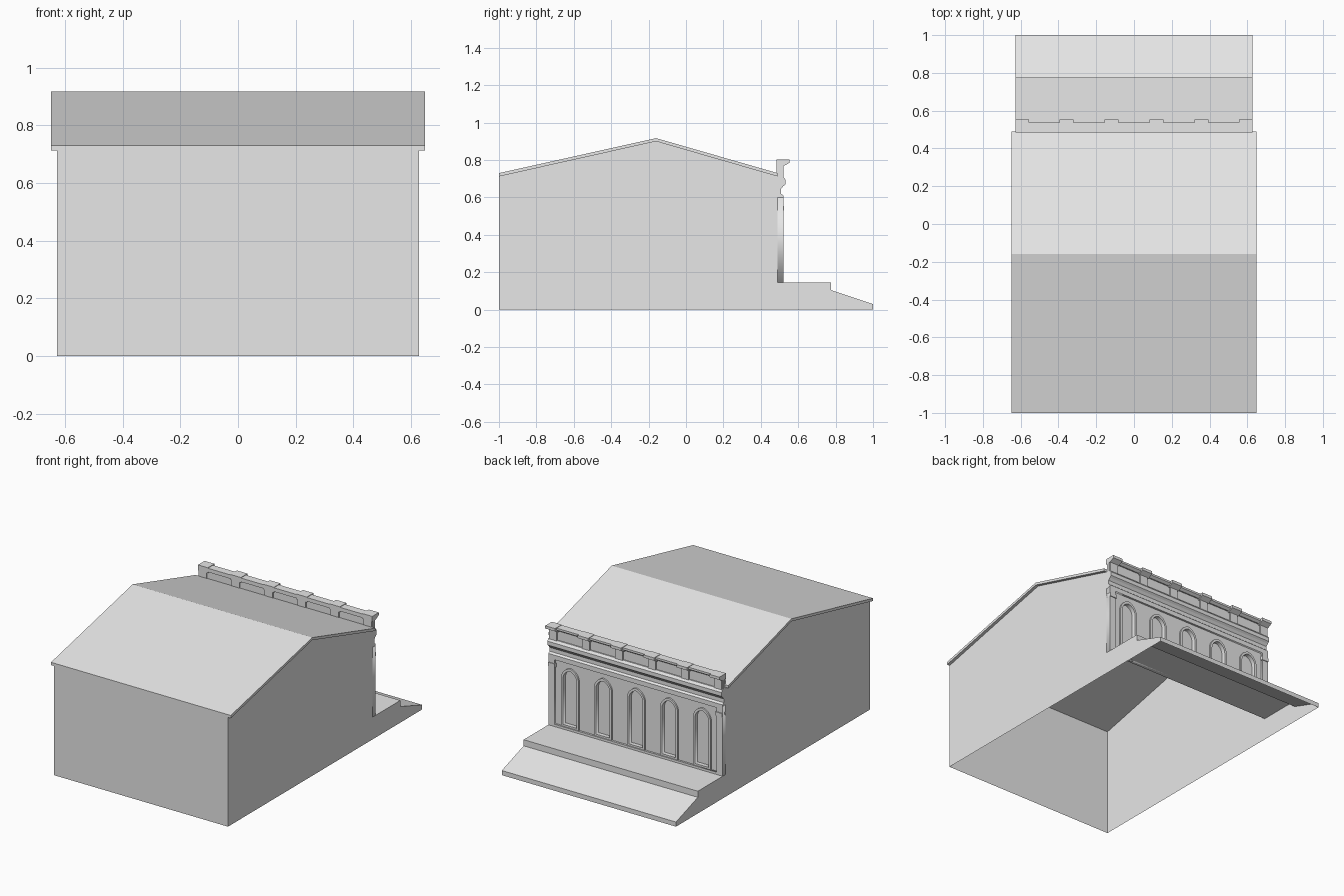
import bpy, bmesh, math

cube = bpy.data.objects.get("Cube")
if cube:
    bpy.data.objects.remove(cube, do_unlink=True)

stone = bpy.data.materials.new("pale_grey_stone")
stone.use_nodes = True
grey = (0.8, 0.8, 0.8, 1)
stone.diffuse_color = grey
stone.node_tree.nodes["Principled BSDF"].inputs["Base Color"].default_value = grey

HALF = 0.628            # half width of the building
BACK = 0.49             # plane the decorated facade is built on
BAY = 0.238             # spacing of the facade bays


def finish(name, bm):
    bmesh.ops.recalc_face_normals(bm, faces=bm.faces)
    mesh = bpy.data.meshes.new(name)
    bm.to_mesh(mesh)
    bm.free()
    mesh.materials.append(stone)
    obj = bpy.data.objects.new(name, mesh)
    bpy.context.collection.objects.link(obj)
    return obj


def prism(name, profile, x0, x1, open_edges=()):
    """Sweep a (y, z) profile along x, leaving out the listed edges."""
    bm = bmesh.new()
    a = [bm.verts.new((x0, y, z)) for y, z in profile]
    b = [bm.verts.new((x1, y, z)) for y, z in profile]
    bm.faces.new(a)
    bm.faces.new(b[::-1])
    n = len(profile)
    for i in range(n):
        if i not in open_edges:
            j = (i + 1) % n
            bm.faces.new((a[i], b[i], b[j], a[j]))
    return finish(name, bm)


def box(name, x0, x1, y0, y1, z0, z1):
    return prism(name, [(y0, z0), (y1, z0), (y1, z1), (y0, z1)], x0, x1)


def rect(x0, x1, z0, z1):
    return [(x0, z0), (x1, z0), (x1, z1), (x0, z1)]


def arch(cx, half, bottom, spring, steps=7):
    """Outline of a slightly pointed arch."""
    radius = half * 1.25
    off = radius - half
    end = math.acos(off / radius)
    right = [(radius * math.cos(end * i / steps) - off,
              spring + radius * math.sin(end * i / steps)) for i in range(steps + 1)]
    pts = [(half, bottom)] + right
    pts += [(-x, z) for x, z in reversed(pts[:-1])]
    return [(cx + x, z) for x, z in pts]


def plate(name, loops, y0, y1):
    """Flat plate in the xz plane; the first loop is the rim, the others are holes."""
    curve = bpy.data.curves.new(name, 'CURVE')
    curve.dimensions = '2D'
    curve.fill_mode = 'BOTH'
    curve.extrude = (y1 - y0) / 2
    for loop in loops:
        spline = curve.splines.new('POLY')
        spline.points.add(len(loop) - 1)
        for p, (x, z) in zip(spline.points, loop):
            p.co = (x, z, 0, 1)
        spline.use_cyclic_u = True
    obj = bpy.data.objects.new(name, curve)
    obj.rotation_euler = (math.pi / 2, 0, 0)
    obj.location.y = (y0 + y1) / 2
    curve.materials.append(stone)
    bpy.context.collection.objects.link(obj)


# Main shell with the terrace and ramp, open underneath and below the roof
prism("building_shell",
      [(-1, 0), (1, 0), (1, 0.03), (0.775, 0.105), (0.775, 0.145), (BACK, 0.145),
       (BACK, 0.72), (-0.16, 0.9), (-1, 0.712)],
      -HALF, HALF, open_edges=(0, 6, 7))

# Thin gabled roof
prism("roof",
      [(-1, 0.712), (-0.16, 0.9), (BACK, 0.712), (BACK, 0.73), (-0.16, 0.917), (-1, 0.73)],
      -0.648, 0.648)

# Facade: border, recessed wall with arched openings, and arch surrounds
plate("facade_border",
      [rect(-HALF, HALF, 0.145, 0.6), rect(-0.585, 0.585, 0.16, 0.58)], BACK, 0.52)
centres = [BAY * i for i in range(-2, 3)]
plate("facade_wall",
      [rect(-0.585, 0.585, 0.16, 0.58)] + [arch(c, 0.05, 0.17, 0.47) for c in centres],
      BACK, 0.507)
for c in centres:
    plate("arch_surround", [arch(c, 0.064, 0.162, 0.47), arch(c, 0.05, 0.174, 0.47)],
          BACK, 0.517)

# Corner capitals under the cornice
for s in (-1, 1):
    a, b = sorted((s * 0.58, s * HALF))
    box("corner_capital", a, b, BACK, 0.525, 0.53, 0.555)

# Moulded cornice
prism("cornice",
      [(BACK, 0.595), (0.52, 0.595), (0.52, 0.61), (0.508, 0.62), (0.508, 0.645),
       (0.52, 0.66), (0.532, 0.67), (0.532, 0.695), (0.52, 0.71), (BACK, 0.71)],
      -HALF, HALF)

# Parapet with a coping, piers and raised pier caps
box("parapet_wall", -HALF, HALF, 0.493, 0.512, 0.71, 0.78)
prism("parapet_coping",
      [(0.485, 0.775), (0.52, 0.775), (0.537, 0.787), (0.537, 0.8), (0.485, 0.8)],
      -HALF, HALF)
for i in range(6):
    c = (i - 2.5) * BAY
    x0, x1 = max(c - 0.028, -HALF), min(c + 0.028, HALF)
    box("parapet_pier", x0, x1, 0.485, 0.522, 0.7, 0.78)
    prism("pier_cap",
          [(0.485, 0.768), (0.522, 0.768), (0.553, 0.785), (0.553, 0.803), (0.485, 0.803)],
          max(c - 0.038, -HALF), min(c + 0.038, HALF))
